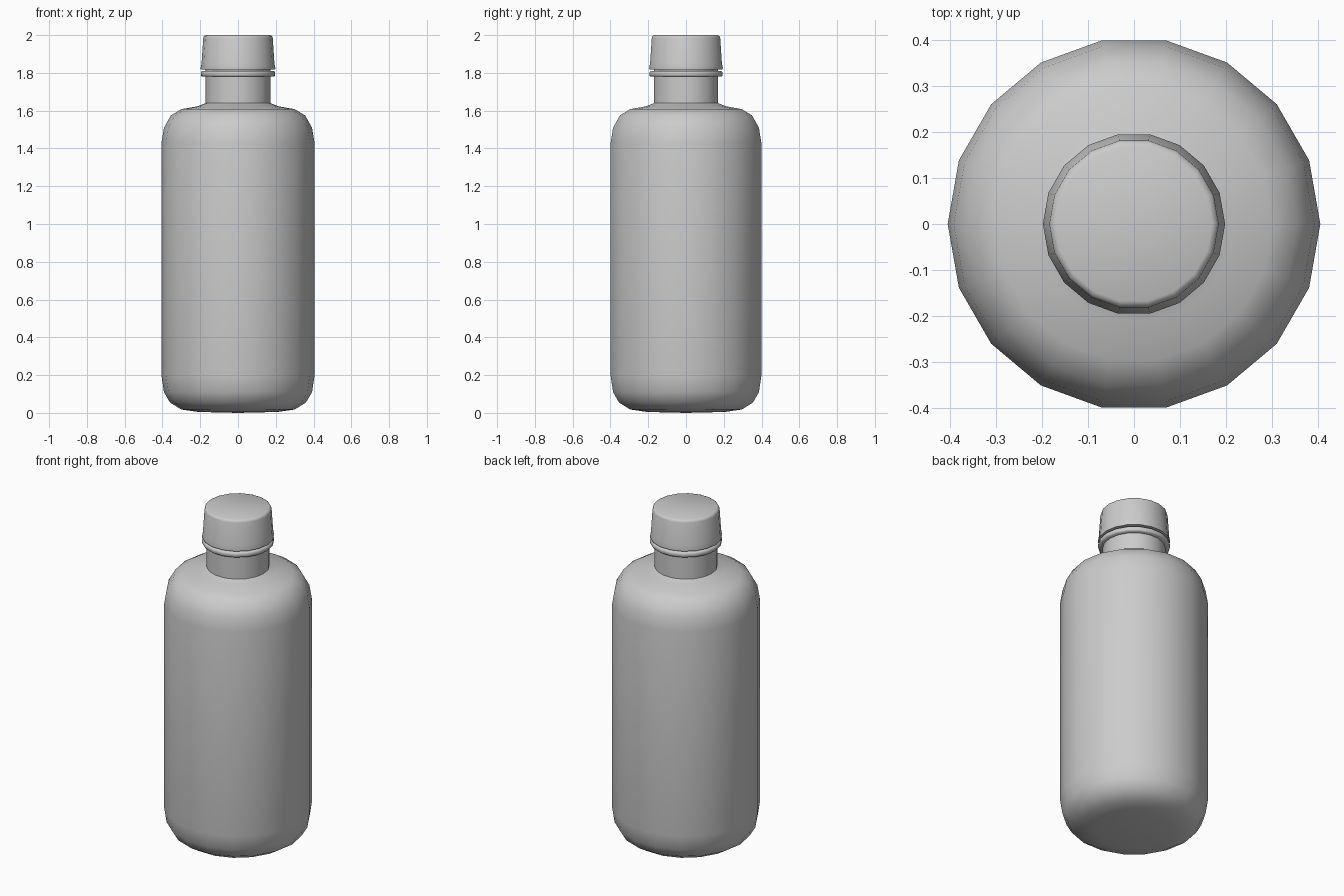
import bpy
import bmesh
from math import pi, radians
from mathutils import Matrix, Vector

SIDES = 18

cube = bpy.data.objects.get("Cube")
if cube:
    bpy.data.objects.remove(cube, do_unlink=True)

grey = bpy.data.materials.new("plain_grey")
grey.use_nodes = True
colour = (0.6, 0.6, 0.6, 1)
grey.diffuse_color = colour
grey.node_tree.nodes["Principled BSDF"].inputs["Base Color"].default_value = colour


def lathe(name, profile, sharp=40, closed=False):
    """Revolve (radius, height) points around z; points on the axis merge."""
    bm = bmesh.new()
    verts = [bm.verts.new((r, 0, z)) for r, z in profile]
    ends = verts[1:] + verts[:1] if closed else verts[1:]
    edges = [bm.edges.new(pair) for pair in zip(verts, ends)]
    bmesh.ops.spin(bm, geom=verts + edges, cent=(0, 0, 0), axis=(0, 0, 1),
                   angle=2 * pi, steps=SIDES, use_merge=True)
    bmesh.ops.remove_doubles(bm, verts=bm.verts, dist=0.0005)
    bmesh.ops.recalc_face_normals(bm, faces=bm.faces)
    mesh = bpy.data.meshes.new(name)
    bm.to_mesh(mesh)
    bm.free()
    mesh.materials.append(grey)
    obj = bpy.data.objects.new(name, mesh)
    bpy.context.collection.objects.link(obj)
    bpy.ops.object.select_all(action='DESELECT')
    bpy.context.view_layer.objects.active = obj
    obj.select_set(True)
    bpy.ops.object.shade_smooth_by_angle(angle=radians(sharp))
    return obj


# Rounded bottle with a sharp crease where the neck starts
lathe("bottle_body", [
    (0, 0), (0.21, 0.005), (0.30, 0.018), (0.36, 0.055), (0.392, 0.11),
    (0.405, 0.195), (0.405, 1.43), (0.392, 1.51), (0.355, 1.575),
    (0.30, 1.608), (0.215, 1.623), (0.172, 1.64), (0.172, 1.83), (0, 1.83)])

# Tamper ring below the cap
lathe("neck_ring", [
    (0.165, 1.78), (0.191, 1.78), (0.197, 1.787), (0.197, 1.803),
    (0.191, 1.81), (0.165, 1.81)], 60, closed=True)

# Tapered screw cap with a softened top rim
lathe("cap", [
    (0, 1.819), (0.197, 1.819), (0.198, 1.826), (0.193, 1.85), (0.184, 1.985),
    (0.180, 1.995), (0.170, 2.0), (0, 2.0)], 60)
